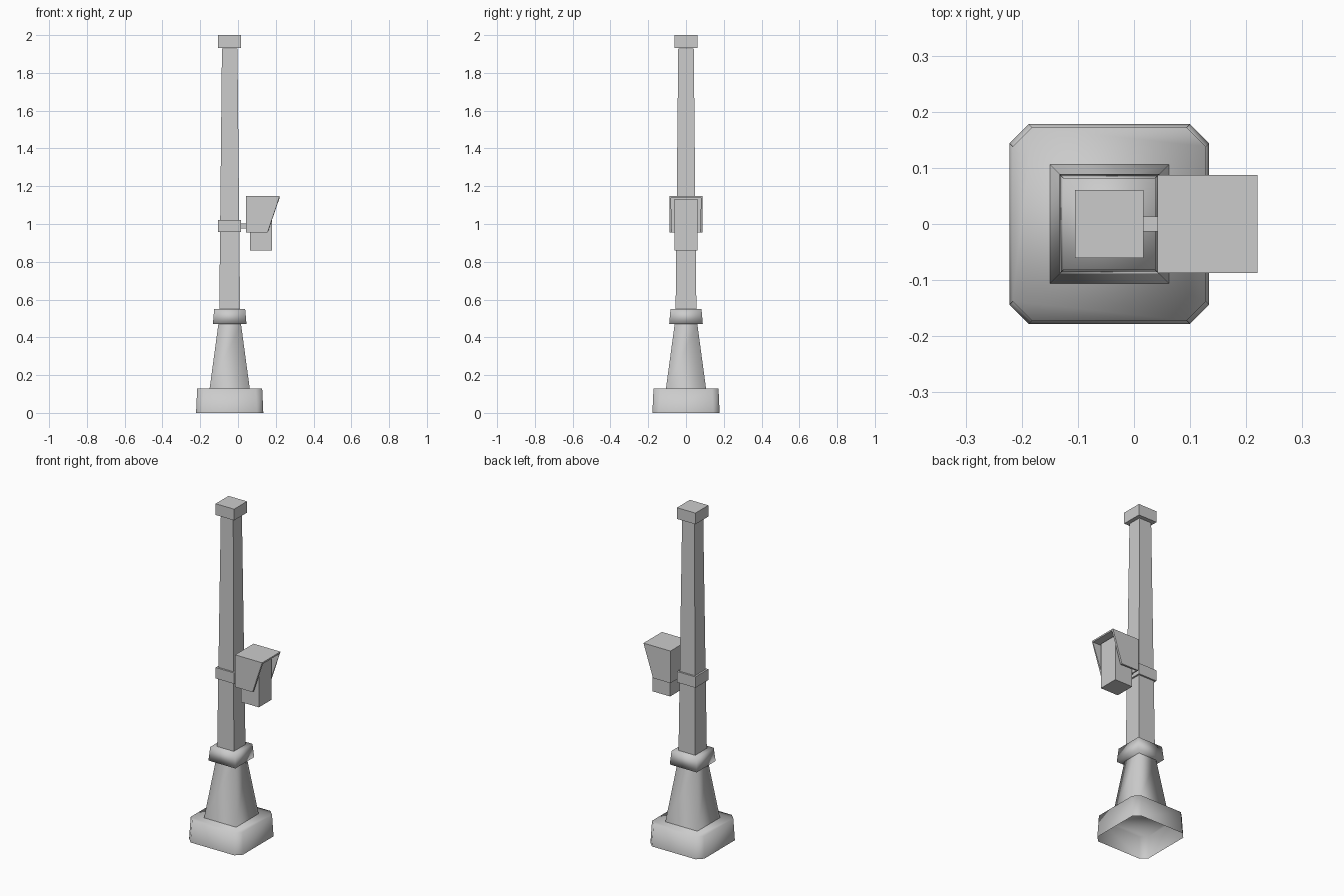
import bpy
import bmesh
from mathutils import Vector

cube = bpy.data.objects.get("Cube")
if cube:
    bpy.data.objects.remove(cube, do_unlink=True)

grey = bpy.data.materials.new("painted grey metal")
grey.use_nodes = True
colour = (0.6, 0.6, 0.6, 1)
grey.diffuse_color = colour
grey.node_tree.nodes["Principled BSDF"].inputs["Base Color"].default_value = colour

POLE_X = -0.044


def finish(name, bm, smooth=False):
    """Turn a bmesh into a named grey object."""
    bmesh.ops.recalc_face_normals(bm, faces=bm.faces)
    for f in bm.faces:
        f.smooth = smooth
    mesh = bpy.data.meshes.new(name)
    bm.to_mesh(mesh)
    bm.free()
    mesh.materials.append(grey)
    obj = bpy.data.objects.new(name, mesh)
    bpy.context.collection.objects.link(obj)
    return obj


def square(half, chamfer=0):
    """Outline of a square, with cut corners if a chamfer is given."""
    if not chamfer:
        return [(-half, -half), (half, -half), (half, half), (-half, half)]
    c = half - chamfer
    return [(-c, -half), (c, -half), (half, -c), (half, c),
            (c, half), (-c, half), (-half, c), (-half, -c)]


def tower(name, levels, chamfer=0, bottom=True, top=True, smooth=False):
    """Stack of square rings around the pole axis, given as (half width, z)."""
    bm = bmesh.new()
    rings = [[bm.verts.new((x + POLE_X, y, z)) for x, y in square(h, chamfer)]
             for h, z in levels]
    for a, b in zip(rings, rings[1:]):
        n = len(a)
        for i in range(n):
            j = (i + 1) % n
            bm.faces.new((a[i], a[j], b[j], b[i]))
    if bottom:
        bm.faces.new(rings[0][::-1])
    if top:
        bm.faces.new(rings[-1])
    return finish(name, bm, smooth)


def box(name, low, high):
    """Box between two opposite corners."""
    bm = bmesh.new()
    bmesh.ops.create_cube(bm, size=1)
    low, high = Vector(low), Vector(high)
    for v in bm.verts:
        v.co = (low + high) / 2 + v.co * (high - low)
    return finish(name, bm)


# Hollow footing and the pole standing on it
tower("base", [(0.178, 0), (0.172, 0.13)], chamfer=0.034, bottom=False, smooth=True)
tower("pedestal", [(0.106, 0.13), (0.06, 0.47)], bottom=False, top=False, smooth=True)
tower("collar", [(0.089, 0.47), (0.082, 0.55)], smooth=True)
tower("shaft", [(0.055, 0.55), (0.041, 1.93)])
tower("clamp_band", [(0.061, 0.957), (0.061, 1.022)])
tower("top_cap", [(0.061, 1.933), (0.061, 2.0)])

# Side bracket carrying the lamp
box("bracket_arm", (0.01, -0.013, 0.975), (0.047, 0.013, 1.003))
box("lamp_box", (0.063, -0.06, 0.86), (0.18, 0.06, 1.132))

# Hood: thin shell, open below and along its slanted side
bm = bmesh.new()
profile = [(0.042, 0.955), (0.042, 1.147), (0.22, 1.147), (0.157, 0.955)]
near, far = [[bm.verts.new((x, y, z)) for x, z in profile] for y in (-0.087, 0.087)]
bm.faces.new(near)
bm.faces.new(far[::-1])
for i in (0, 1):
    bm.faces.new((near[i], near[i + 1], far[i + 1], far[i]))
hood = finish("lamp_hood", bm)
shell = hood.modifiers.new("thickness", "SOLIDIFY")
shell.thickness = 0.012
shell.offset = -1
